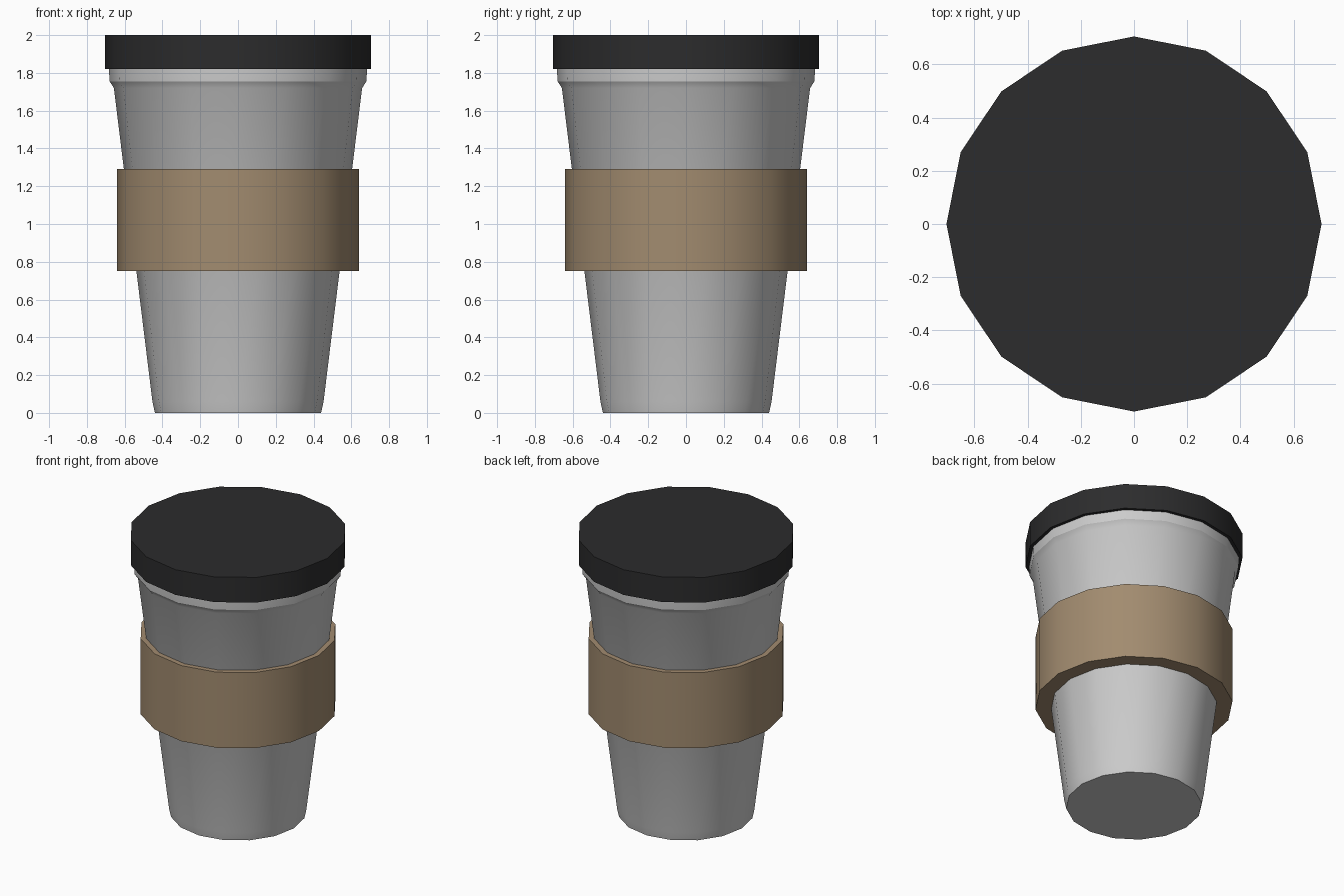
import bpy, bmesh
from math import cos, sin, pi, radians

if "Cube" in bpy.data.objects:
    bpy.data.objects.remove(bpy.data.objects["Cube"])

SIDES = 16


def material(name, rgb):
    m = bpy.data.materials.new(name)
    m.diffuse_color = (*rgb, 1)
    m.use_nodes = True
    m.node_tree.nodes["Principled BSDF"].inputs["Base Color"].default_value = m.diffuse_color
    return m


def lathe(name, profile, mat=None, closed=False, smooth=20):
    """Spin a (radius, z) profile into a 16-sided solid, capped or ring-shaped."""
    bm = bmesh.new()
    rings = [[bm.verts.new((r * cos(2 * pi * i / SIDES), r * sin(2 * pi * i / SIDES), z))
              for i in range(SIDES)] for r, z in profile]
    pairs = list(zip(rings, rings[1:]))
    if closed:
        pairs.append((rings[-1], rings[0]))
    else:
        bm.faces.new(rings[0])
        bm.faces.new(rings[-1])
    for a, b in pairs:
        for i in range(SIDES):
            j = (i + 1) % SIDES
            bm.faces.new((a[i], a[j], b[j], b[i]))
    bmesh.ops.recalc_face_normals(bm, faces=bm.faces)
    mesh = bpy.data.meshes.new(name)
    bm.to_mesh(mesh)
    bm.free()
    ob = bpy.data.objects.new(name, mesh)
    bpy.context.collection.objects.link(ob)
    if mat:
        mesh.materials.append(mat)
    bpy.ops.object.select_all(action='DESELECT')
    ob.select_set(True)
    bpy.context.view_layer.objects.active = ob
    bpy.ops.object.shade_smooth_by_angle(angle=radians(smooth))
    return ob


# Tapered cup with a small foot chamfer and a flared rim under the lid
lathe("cup_body", [(0.44, 0), (0.453, 0.06), (0.657, 1.72), (0.68, 1.755),
                   (0.683, 1.82), (0.683, 1.9)], smooth=30)

# Straight sleeve ring around the middle, its inner edge buried in the cup
lathe("sleeve", [(0.64, 0.75), (0.64, 1.29), (0.58, 1.29), (0.52, 0.75)],
      material("kraft_brown", (0.36, 0.26, 0.16)), closed=True, smooth=30)

# Flat lid
lathe("lid", [(0.705, 1.82), (0.705, 2.0)], material("black", (0.025, 0.025, 0.026)), smooth=30)
